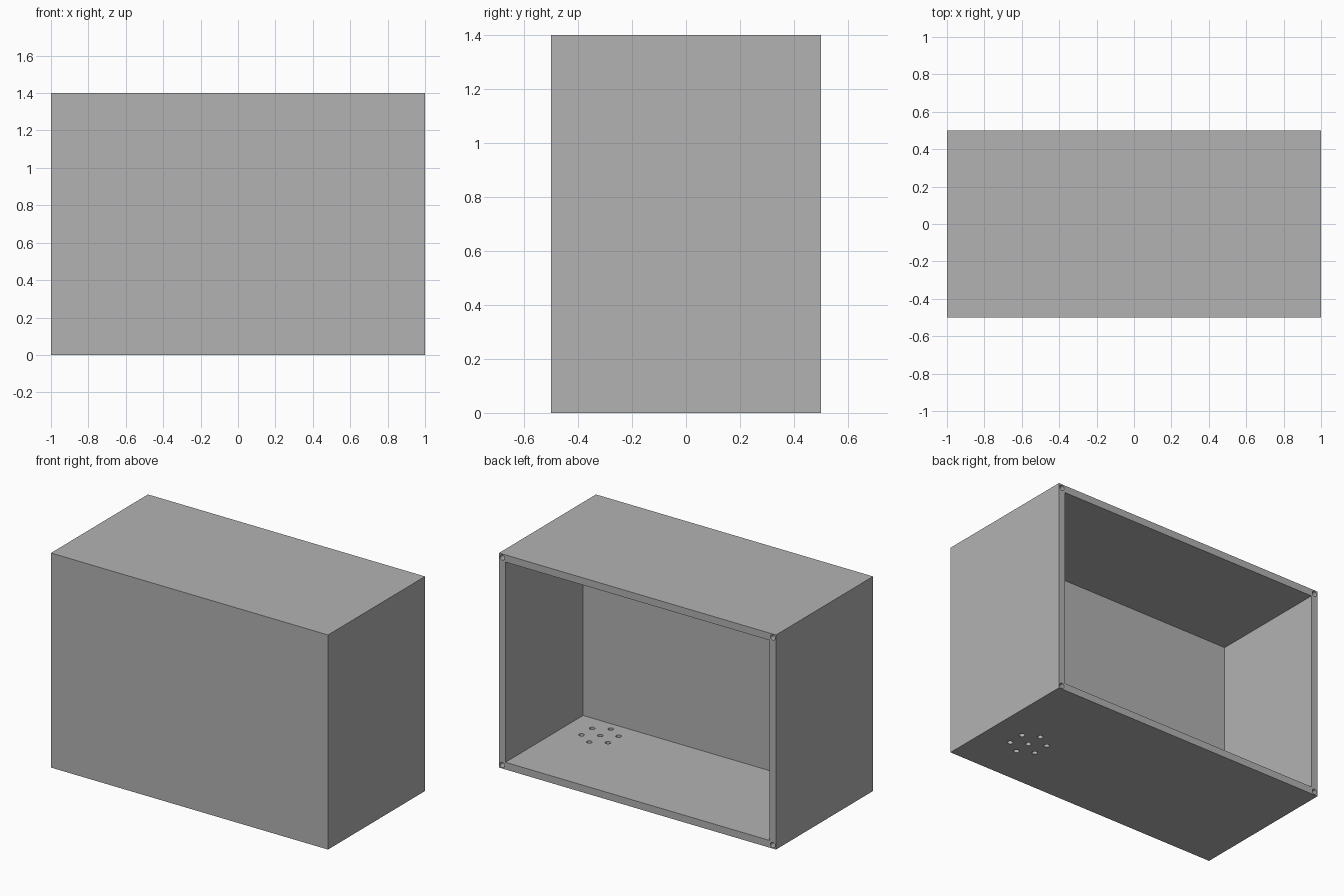
import bpy
import bmesh
from math import pi, sin, cos
from mathutils import Matrix, Vector

WIDTH, DEPTH, HEIGHT = 2.0, 1.0, 1.4
WALL = 0.047          # side, top and bottom walls
CAVITY = 0.8          # depth of the open compartment
HOLE = 0.017          # radius of small holes

if "Cube" in bpy.data.objects:
    bpy.data.objects.remove(bpy.data.objects["Cube"], do_unlink=True)

grey = bpy.data.materials.new("plain grey")
grey.use_nodes = True
colour = (0.448, 0.448, 0.448, 1)
grey.diffuse_color = colour
grey.node_tree.nodes["Principled BSDF"].inputs["Base Color"].default_value = colour


def make_object(name, bm):
    mesh = bpy.data.meshes.new(name)
    bm.to_mesh(mesh)
    bm.free()
    mesh.materials.append(grey)
    obj = bpy.data.objects.new(name, mesh)
    bpy.context.collection.objects.link(obj)
    return obj


def add_box(bm, low, high):
    low, high = Vector(low), Vector(high)
    matrix = Matrix.Translation((low + high) / 2) @ Matrix.Diagonal((*(high - low), 1))
    bmesh.ops.create_cube(bm, size=1, matrix=matrix)


def add_cylinder(bm, centre, length, tilt=0):
    matrix = Matrix.Translation(centre) @ Matrix.Rotation(tilt, 4, "X")
    bmesh.ops.create_cone(bm, cap_ends=True, segments=24, radius1=HOLE,
                          radius2=HOLE, depth=length, matrix=matrix)


x, y = WIDTH / 2, DEPTH / 2

# Solid enclosure body
bm = bmesh.new()
add_box(bm, (-x, -y, 0), (x, y, HEIGHT))
body = make_object("enclosure", bm)

# Compartment open at the back
bm = bmesh.new()
add_box(bm, (WALL - x, y - CAVITY, WALL), (x - WALL, y + 0.1, HEIGHT - WALL))
cutters = [make_object("compartment_cutter", bm)]

# Screw holes in the corners of the rim
bm = bmesh.new()
inset = WALL / 2
for sx in (-1, 1):
    for z in (inset, HEIGHT - inset):
        add_cylinder(bm, (sx * (x - inset), y, z), 0.4, pi / 2)
cutters.append(make_object("screw_hole_cutter", bm))

# Ring of floor holes around a central one
bm = bmesh.new()
centre = Vector((0.71, -0.128, 0))
add_cylinder(bm, centre, 0.3)
for i in range(6):
    a = i * pi / 3
    add_cylinder(bm, centre + 0.11 * Vector((sin(a), cos(a), 0)), 0.3)
cutters.append(make_object("floor_hole_cutter", bm))

# Cut the openings and bake the result
for cutter in cutters:
    cutter.hide_render = True
    mod = body.modifiers.new(cutter.name, "BOOLEAN")
    mod.operation = "DIFFERENCE"
    mod.solver = "EXACT"
    mod.object = cutter
bpy.context.view_layer.update()
graph = bpy.context.evaluated_depsgraph_get()
result = bpy.data.meshes.new_from_object(body.evaluated_get(graph))
body.modifiers.clear()
body.data = result
for cutter in cutters:
    bpy.data.objects.remove(cutter, do_unlink=True)

# Smooth hole walls with sharp edges
bpy.ops.object.select_all(action="DESELECT")
body.select_set(True)
bpy.context.view_layer.objects.active = body
bpy.ops.object.shade_smooth_by_angle(angle=pi / 6)
